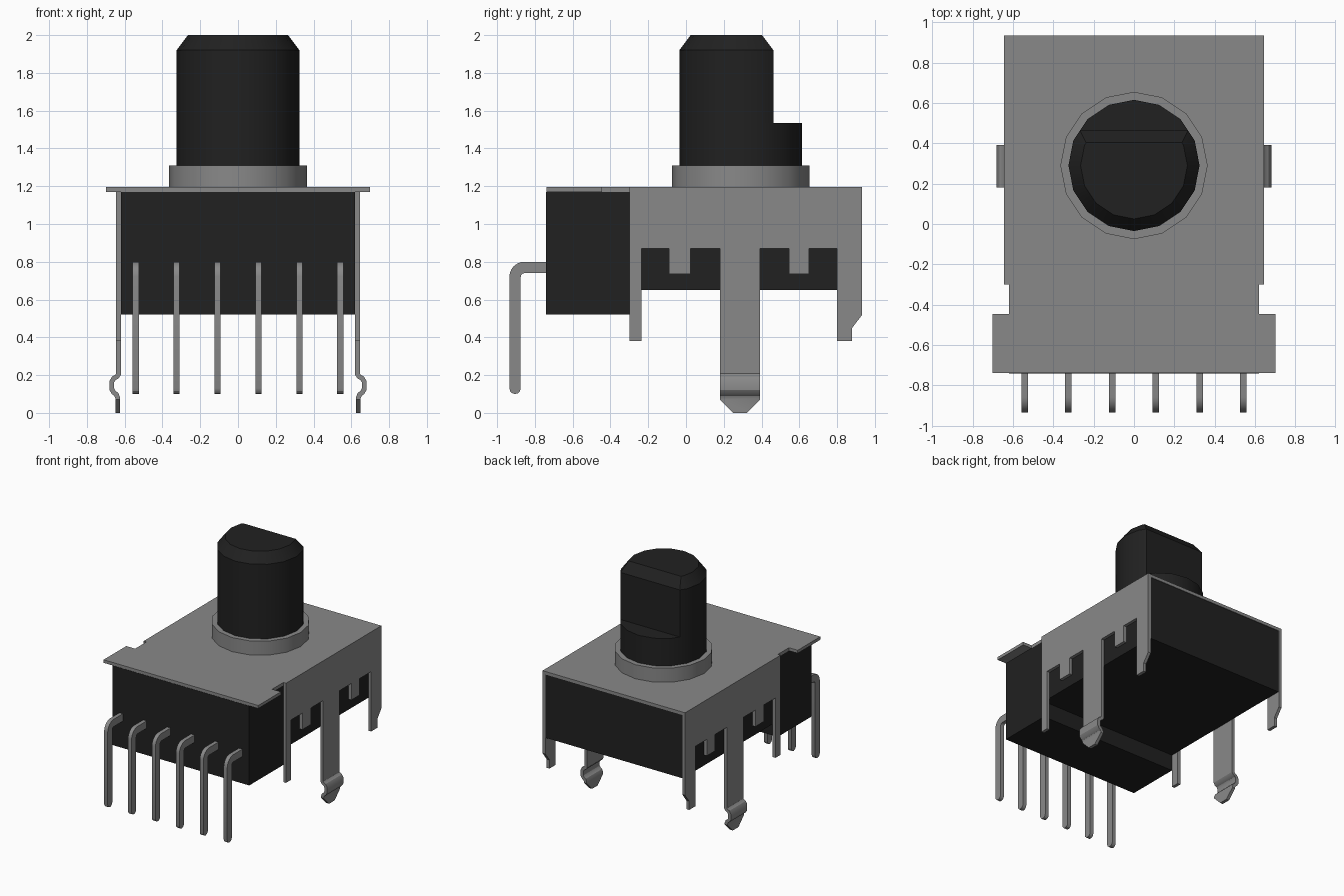
import bpy, bmesh, math
from mathutils import Vector

cube = bpy.data.objects.get("Cube")
if cube:
    bpy.data.objects.remove(cube, do_unlink=True)


def material(name, value):
    m = bpy.data.materials.new(name)
    m.use_nodes = True
    colour = (value, value, value, 1)
    m.diffuse_color = colour
    m.node_tree.nodes["Principled BSDF"].inputs["Base Color"].default_value = colour
    return m


metal = material("grey metal", 0.25)
plastic = material("black plastic", 0.015)


def finish(name, bm, mat, smooth=True):
    bmesh.ops.recalc_face_normals(bm, faces=bm.faces[:])
    mesh = bpy.data.meshes.new(name)
    bm.to_mesh(mesh)
    bm.free()
    mesh.materials.append(mat)
    ob = bpy.data.objects.new(name, mesh)
    bpy.context.collection.objects.link(ob)
    if smooth:
        bpy.ops.object.select_all(action='DESELECT')
        bpy.context.view_layer.objects.active = ob
        ob.select_set(True)
        bpy.ops.object.shade_smooth_by_angle(angle=math.radians(30))
    return ob


def prism(profile, axis, lo, hi):
    """Extrude a 2D profile along the named axis."""
    bm = bmesh.new()
    place = {"x": lambda a, b: (lo, a, b),
             "y": lambda a, b: (a, lo, b),
             "z": lambda a, b: (a, b, lo)}[axis]
    face = bm.faces.new([bm.verts.new(place(a, b)) for a, b in profile])
    out = bmesh.ops.extrude_face_region(bm, geom=[face])
    move = Vector([hi - lo if c == axis else 0 for c in "xyz"])
    bmesh.ops.translate(bm, vec=move,
                        verts=[g for g in out["geom"] if isinstance(g, bmesh.types.BMVert)])
    return bm


def rect(a0, b0, a1, b1):
    return [(a0, b0), (a1, b0), (a1, b1), (a0, b1)]


def ribbon(path, thick):
    """Outline of a sheet of even thickness along a centre line."""
    pts = [Vector(p) for p in path]
    left, right = [], []
    for i, p in enumerate(pts):
        d0 = (p - pts[max(i - 1, 0)]).normalized()
        d1 = (pts[min(i + 1, len(pts) - 1)] - p).normalized()
        d = (d0 + d1).normalized()
        n = Vector((-d.y, d.x))
        ref = d1 if d1.length else d0
        off = n * (thick / 2 / max(d.dot(ref), 0.5))
        left.append(p + off)
        right.append(p - off)
    return [tuple(p) for p in left + right[::-1]]


def cut(bm, point, normal):
    """Slice away the side the normal points to and cap it."""
    res = bmesh.ops.bisect_plane(bm, geom=bm.verts[:] + bm.edges[:] + bm.faces[:],
                                 plane_co=point, plane_no=normal, clear_outer=True)
    edges = [g for g in res["geom_cut"] if isinstance(g, bmesh.types.BMEdge)]
    bmesh.ops.holes_fill(bm, edges=edges, sides=0)


def turned(rings, y, sides=16):
    """Closed turned solid from (radius, z) rings."""
    bm = bmesh.new()
    loops = []
    for r, z in rings:
        angles = [2 * math.pi * i / sides for i in range(sides)]
        loops.append([bm.verts.new((r * math.cos(a), y + r * math.sin(a), z)) for a in angles])
    for a, b in zip(loops, loops[1:]):
        for i in range(sides):
            j = (i + 1) % sides
            bm.faces.new((a[i], a[j], b[j], b[i]))
    bm.faces.new(loops[0])
    bm.faces.new(loops[-1])
    return bm


# Stepped plastic housing
housing = [(-0.74, 0.52), (-0.3, 0.52), (-0.3, 0.65), (0.928, 0.65),
           (0.928, 1.17), (-0.74, 1.17)]
finish("housing", prism(housing, "x", -0.62, 0.62), plastic, False)

# Sheet metal cover with front flange and side notches
half = [(0.70, -0.738), (0.70, -0.445), (0.62, -0.445), (0.62, -0.3),
        (0.645, -0.3), (0.645, 0.933)]
cover = half + [(-x, y) for x, y in reversed(half)]
finish("cover_plate", prism(cover, "z", 1.17, 1.195), metal, False)

# Side walls with legs and tabs, and the sprung clips below them
wall = [(-0.3, 1.17), (-0.3, 0.38), (-0.235, 0.38), (-0.235, 0.87),
        (-0.09, 0.87), (-0.09, 0.735), (0.025, 0.735), (0.025, 0.87),
        (0.18, 0.87), (0.18, 0.22), (0.392, 0.22), (0.392, 0.87),
        (0.545, 0.87), (0.545, 0.735), (0.65, 0.735), (0.65, 0.87),
        (0.80, 0.87), (0.80, 0.38), (0.88, 0.38), (0.88, 0.45),
        (0.933, 0.52), (0.933, 1.17)]
clip = [(0.6325, 0.22), (0.6325, 0.205), (0.64, 0.193), (0.658, 0.183),
        (0.668, 0.165), (0.668, 0.125), (0.658, 0.108), (0.644, 0.098),
        (0.637, 0.08), (0.637, 0)]
for side, s in (("left", 1), ("right", -1)):
    finish(side + "_wall", prism(wall, "x", 0.62 * s, 0.645 * s), metal, False)
    outline = [(x * s, z) for x, z in ribbon(clip, 0.025)]
    bm = prism(outline, "y", 0.18, 0.392)
    for y, d in ((0.18, -1), (0.392, 1)):
        cut(bm, (0, y, 0.07), (0, d, -1))
    finish(side + "_clip", bm, metal)

# Bent terminal pins with rounded ends
arc = [(-0.855 - 0.05 * math.sin(t), 0.72 + 0.05 * math.cos(t))
       for t in (math.pi / 2 * i / 6 for i in range(7))]
pin = ribbon([(-0.73, 0.77)] + arc + [(-0.905, 0.13)], 0.06)
n = len(pin) // 2
tip = [(-0.905 + 0.03 * math.cos(t), 0.13 - 0.03 * math.sin(t))
       for t in (math.pi * i / 6 for i in range(1, 6))]
if pin[n - 1][0] < pin[n][0]:
    tip.reverse()
pin = pin[:n] + tip + pin[n:]
for i in range(6):
    x = (i - 2.5) * 0.2165
    finish(f"pin_{i + 1}", prism(pin, "x", x - 0.016, x + 0.016), metal)

# Bushing collar
finish("collar", turned([(0.365, 1.19), (0.365, 1.31)], 0.29), metal)

# Shaft: round foot below, flat-backed upper part with chamfered top
finish("shaft_foot", turned([(0.325, 1.30), (0.325, 1.535)], 0.29), plastic)
bm = turned([(0.325, 1.535), (0.325, 1.92), (0.265, 2.0)], 0.29)
cut(bm, (0, 0.463, 1.92), (0, 1, 0))
cut(bm, (0, 0.463, 1.92), (0, 0.08, 0.06))
finish("shaft", bm, plastic)
